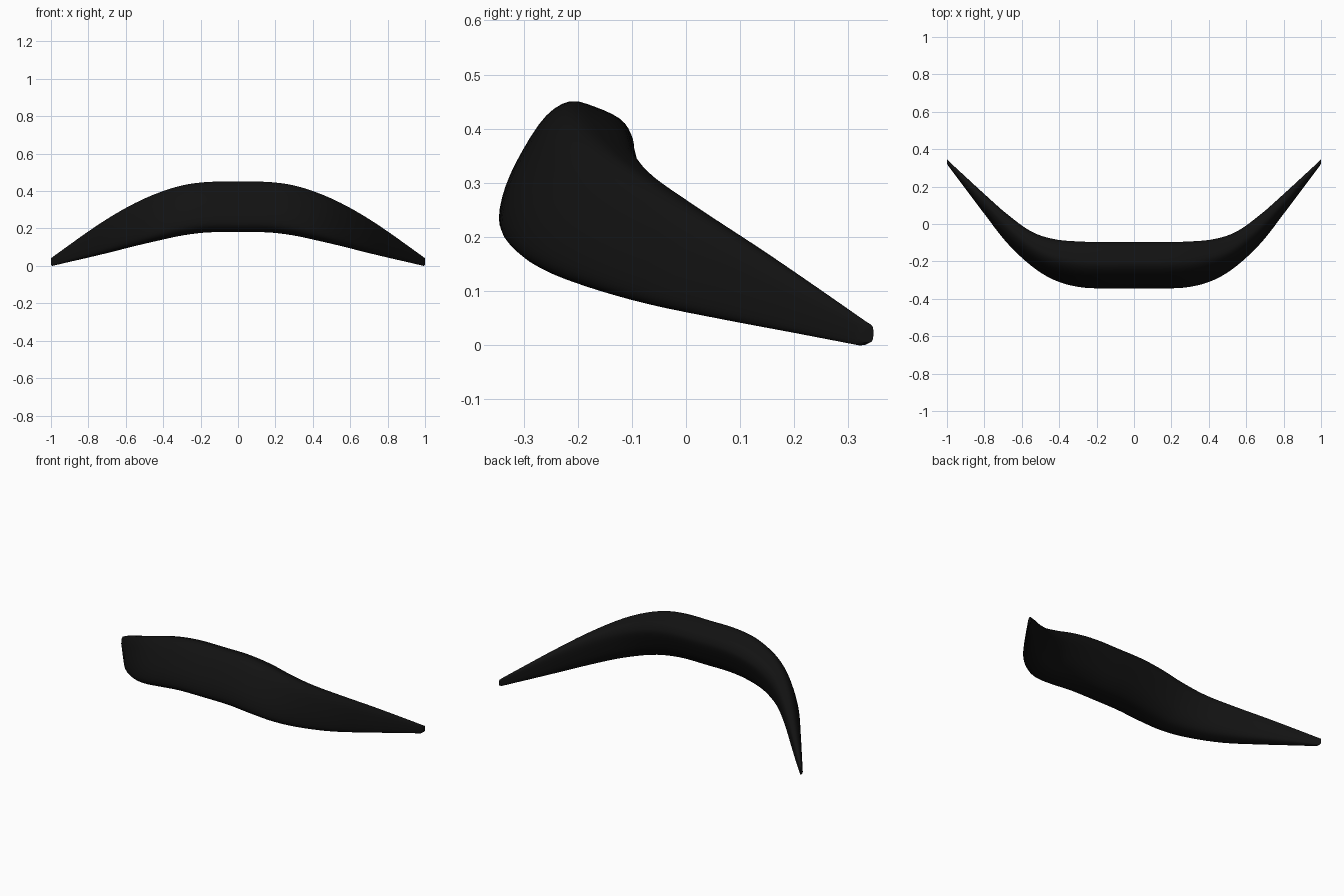
import bpy, bmesh
from mathutils import Vector

if "Cube" in bpy.data.objects:
    bpy.data.objects.remove(bpy.data.objects["Cube"])


def smooth_path(pts, steps, closed=False):
    """Catmull-Rom curve through points of any dimension."""
    pts = [Vector(p) for p in pts]
    n = len(pts)
    get = (lambda i: pts[i % n]) if closed else (lambda i: pts[min(max(i, 0), n - 1)])
    out = []
    for i in range(n if closed else n - 1):
        a, b, c, d = (get(i + k) for k in (-1, 0, 1, 2))
        for s in range(steps):
            t = s / steps
            out.append(0.5 * (2 * b + (c - a) * t + (2 * a - 5 * b + 4 * c - d) * t * t
                              + (3 * b - a - 3 * c + d) * t ** 3))
    if not closed:
        out.append(pts[-1])
    return out


# Normalised cross-sections: slanted underside in the middle, fuller at the tip
middle = smooth_path([(0, .2), (.05, .42), (.18, .67), (.35, .9), (.53, 1), (.72, .96),
                      (.9, .88), (.98, .78), (1, .66), (.92, .44), (.79, .2),
                      (.6, .04), (.4, 0), (.2, .01), (.05, .08)], 3, True)
tip = smooth_path([(0, .2), (.02, .42), (.1, .67), (.25, .91), (.5, 1), (.72, .98),
                   (.9, .9), (.98, .78), (1, .62), (1, .4), (.97, .18),
                   (.84, .04), (.5, 0), (.2, .01), (.05, .08)], 3, True)

# Half of the sweep: x, then front y, back y, bottom z, top z
half = [(0, -.345, -.097, .181, .45), (.16, -.345, -.097, .18, .449),
        (.3, -.336, -.094, .163, .43), (.43, -.298, -.081, .135, .389),
        (.55, -.223, -.04, .107, .336), (.68, -.1, .054, .074, .263),
        (.8, .054, .16, .045, .184), (.9, .187, .252, .022, .113),
        (.993, .311, .338, 0, .046)]

stations = [tuple(v) for v in smooth_path(half, 4)]
# Small rounding at the end of the arm
stations.append((1, .322, .346, .005, .04))
stations = [(-s[0],) + s[1:] for s in reversed(stations[1:])] + stations


def ring(bm, x, yf, yb, zb, zt):
    """One cross-section, blended between middle and tip shape."""
    k = min(max((abs(x) - .4) / .5, 0), 1)
    return [bm.verts.new((x, yf + p.x * (yb - yf), zb + p.y * (zt - zb)))
            for p in (a.lerp(b, k) for a, b in zip(middle, tip))]


# Loft the curved blade
bm = bmesh.new()
rings = [ring(bm, *s) for s in stations]
n = len(middle)
for a, b in zip(rings, rings[1:]):
    for i in range(n):
        bm.faces.new((a[i], a[(i + 1) % n], b[(i + 1) % n], b[i]))
bm.faces.new(rings[0])
bm.faces.new(rings[-1])
bmesh.ops.recalc_face_normals(bm, faces=bm.faces)
mesh = bpy.data.meshes.new("curved_blade")
bm.to_mesh(mesh)
bm.free()
blade = bpy.data.objects.new("curved_blade", mesh)
bpy.context.collection.objects.link(blade)

# Black finish and smooth shading
mat = bpy.data.materials.new("black")
mat.diffuse_color = (.006, .006, .006, 1)
mat.use_nodes = True
mat.node_tree.nodes["Principled BSDF"].inputs["Base Color"].default_value = mat.diffuse_color
mesh.materials.append(mat)
bpy.context.view_layer.objects.active = blade
blade.select_set(True)
bpy.ops.object.shade_smooth_by_angle(angle=.7)
